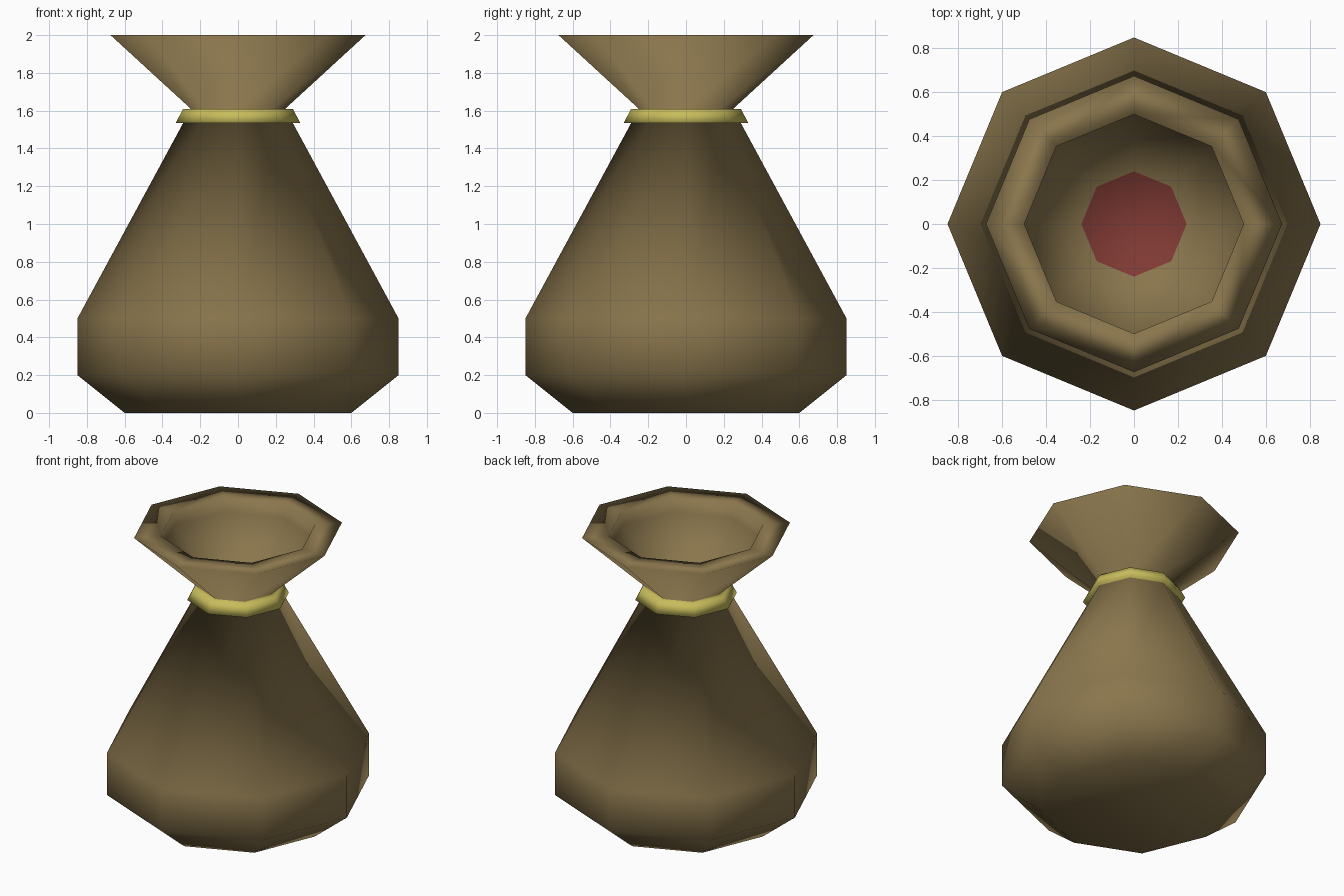
import bpy, bmesh
from math import cos, sin, pi

cube = bpy.data.objects.get("Cube")
if cube:
    bpy.data.objects.remove(cube, do_unlink=True)

SIDES = 8
CLOTH, CORD, LINING = range(3)


def make_material(name, rgb):
    mat = bpy.data.materials.new(name)
    mat.use_nodes = True
    mat.diffuse_color = (*rgb, 1)
    mat.node_tree.nodes["Principled BSDF"].inputs["Base Color"].default_value = (*rgb, 1)
    return mat


materials = [
    make_material("brown_cloth", (0.254, 0.181, 0.074)),
    make_material("yellow_cord", (0.578, 0.503, 0.107)),
    make_material("red_lining", (0.216, 0.042, 0.034)),
]

# Profile from the base up the outside and down into the mouth:
# radius, height, colour of the band that starts at this ring
profile = [
    (0.60, 0.00, CLOTH),   # base edge
    (0.85, 0.20, CLOTH),   # belly
    (0.85, 0.50, CLOTH),   # shoulder
    (0.29, 1.535, CORD),   # neck, under the cord
    (0.33, 1.535, CORD),   # cord lower edge
    (0.29, 1.61, CORD),    # cord upper edge
    (0.25, 1.61, CLOTH),   # start of the flared mouth
    (0.675, 2.00, CLOTH),  # outer rim
    (0.50, 2.00, CLOTH),   # inner rim
    (0.50, 1.90, CLOTH),   # inside wall
    (0.24, 1.62, LINING),  # bottom of the mouth
]

bm = bmesh.new()
rings = [[bm.verts.new((r * cos(2 * pi * i / SIDES), r * sin(2 * pi * i / SIDES), z))
          for i in range(SIDES)] for r, z, _ in profile]

# Bands between neighbouring rings
for lower, upper, (_, _, colour) in zip(rings, rings[1:], profile):
    for i in range(SIDES):
        j = (i + 1) % SIDES
        bm.faces.new((lower[i], lower[j], upper[j], upper[i])).material_index = colour

# Base and lining caps
bm.faces.new(rings[0][::-1]).material_index = CLOTH
bm.faces.new(rings[-1]).material_index = LINING

# Soft cloth shading across the whole surface
for face in bm.faces:
    face.smooth = True

mesh = bpy.data.meshes.new("tied_sack")
bm.to_mesh(mesh)
bm.free()
for mat in materials:
    mesh.materials.append(mat)
sack = bpy.data.objects.new("tied_sack", mesh)
bpy.context.collection.objects.link(sack)
